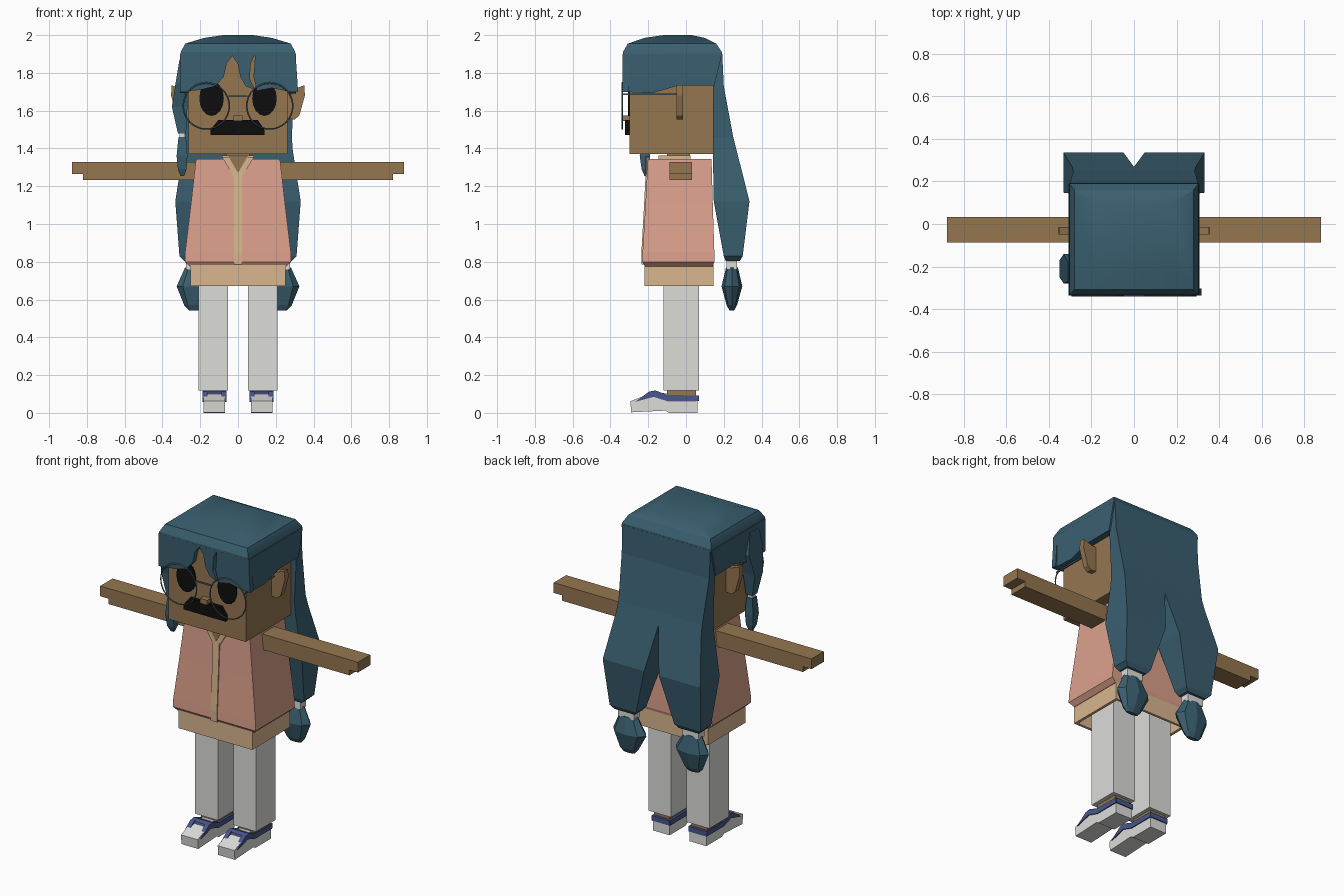
import bpy, bmesh, math

if "Cube" in bpy.data.objects:
    bpy.data.objects.remove(bpy.data.objects["Cube"], do_unlink=True)


def material(name, r, g, b):
    lin = [(c / 255 / 12.92) if c < 11 else ((c / 255 + 0.055) / 1.055) ** 2.4 for c in (r, g, b)]
    m = bpy.data.materials.new(name)
    m.use_nodes = True
    m.diffuse_color = (*lin, 1)
    m.node_tree.nodes["Principled BSDF"].inputs["Base Color"].default_value = (*lin, 1)
    return m


HAIR = material("teal hair", 58, 95, 112)
SKIN = material("brown skin", 149, 118, 80)
PINK = material("pink vest", 219, 160, 140)
BEIGE = material("beige shirt", 216, 182, 142)
WHITE = material("off white", 220, 220, 217)
BLACK = material("black", 14, 13, 13)
BLUE = material("navy blue", 72, 86, 140)
WIRE = material("grey wire", 88, 102, 114)


def build(name, verts, faces, mat):
    bm = bmesh.new()
    vs = [bm.verts.new(v) for v in verts]
    for f in faces:
        bm.faces.new([vs[i] for i in f])
    bmesh.ops.recalc_face_normals(bm, faces=bm.faces)
    me = bpy.data.meshes.new(name)
    bm.to_mesh(me)
    bm.free()
    me.materials.append(mat)
    ob = bpy.data.objects.new(name, me)
    bpy.context.collection.objects.link(ob)
    return ob


def skin_rings(name, rings, mat):
    """Join rings of equal length with sides and close both ends."""
    n = len(rings[0])
    faces = [range(n), range(n * (len(rings) - 1), n * len(rings))]
    for k in range(len(rings) - 1):
        for i in range(n):
            j = (i + 1) % n
            faces.append((k * n + i, k * n + j, k * n + n + j, k * n + n + i))
    return build(name, [v for r in rings for v in r], faces, mat)


def loft(name, rows, mat, sides=4, s=1):
    """Rows are (z, x0, x1, y0, y1); s = -1 mirrors to the other side."""
    rings = []
    for z, x0, x1, y0, y1 in rows:
        if sides == 4:
            ring = [(x0, y0), (x1, y0), (x1, y1), (x0, y1)]
        else:
            angles = [math.tau * i / sides for i in range(sides)]
            ring = [((x0 + x1) / 2 + (x1 - x0) / 2 * math.cos(a),
                     (y0 + y1) / 2 + (y1 - y0) / 2 * math.sin(a)) for a in angles]
        rings.append([(s * x, y, z) for x, y in ring])
    return skin_rings(name, rings, mat)


def box(name, x0, x1, y0, y1, z0, z1, mat, s=1):
    return loft(name, [(z0, x0, x1, y0, y1), (z1, x0, x1, y0, y1)], mat, s=s)


def plate(name, pts, y0, y1, mat, s=1):
    """Outline in x, z pushed along y."""
    return skin_rings(name, [[(s * x, y, z) for x, z in pts] for y in (y0, y1)], mat)


def slab(name, pts, x0, x1, mat, s=1):
    """Outline in y, z pushed along x."""
    return skin_rings(name, [[(s * x, y, z) for y, z in pts] for x in (x0, x1)], mat)


# Head and face
box("head", -.263, .263, -.30, .142, 1.37, 1.91, SKIN)
box("neck", -.06, .06, -.10, .02, 1.30, 1.39, SKIN)
box("nose", -.024, .024, -.335, -.30, 1.545, 1.575, SKIN)
plate("moustache", [(-.145, 1.47), (.14, 1.47), (.14, 1.50), (.105, 1.55), (-.105, 1.55), (-.145, 1.50)],
      -.322, -.30, BLACK)

# Hair cap, domed on top
cap = loft("hair_cap", [(1.89, -.305, .305, -.335, .192), (1.91, -.303, .303, -.334, .19),
                        (1.955, -.28, .28, -.308, .16), (1.985, -.18, .18, -.22, .10),
                        (2.0, -.08, .08, -.12, .03)], HAIR)

# Fringe with a centre parting and a narrow slit
plate("fringe_right", [(-.305, 1.9), (-.03, 1.9), (-.03, 1.89), (-.06, 1.85), (-.075, 1.78), (-.12, 1.73),
                       (-.2, 1.71), (-.305, 1.70)], -.335, -.302, HAIR)
plate("fringe_middle", [(-.03, 1.9), (.09, 1.9), (.068, 1.85), (.062, 1.77), (.09, 1.71), (.04, 1.73),
                        (.012, 1.78), (-.002, 1.85), (-.03, 1.89)], -.335, -.302, HAIR)
plate("fringe_left", [(.09, 1.9), (.305, 1.9), (.318, 1.70), (.25, 1.705), (.18, 1.72), (.1, 1.705),
                      (.082, 1.78), (.088, 1.85)], -.335, -.302, HAIR)

# Side lock on the right of the face
loft("side_lock", [(1.87, -.31, -.28, -.27, -.18), (1.75, -.33, -.265, -.28, -.14),
                   (1.62, -.35, -.268, -.25, -.17), (1.48, -.318, -.275, -.24, -.19)], HAIR)
box("side_lock_tie", -.31, -.28, -.235, -.20, 1.45, 1.48, WHITE)
loft("side_lock_end", [(1.46, -.315, -.275, -.24, -.195), (1.36, -.325, -.268, -.245, -.19),
                       (1.29, -.318, -.272, -.235, -.195), (1.255, -.305, -.285, -.22, -.205)], HAIR)

# Vest, shirt and collar
loft("vest", [(.775, -.255, .255, -.215, .142), (.80, -.282, .282, -.232, .15),
              (.85, -.28, .28, -.23, .15), (1.1, -.25, .25, -.215, .142),
              (1.345, -.222, .222, -.202, .135)], PINK)
loft("shirt_hem", [(.785, -.252, .252, -.221, .145), (.672, -.252, .252, -.221, .145),
                   (.672, -.235, .235, -.205, .13), (.78, -.235, .235, -.205, .13)], BEIGE)
loft("shirt_strip", [(.785, -.022, .022, -.235, -.2), (.85, -.022, .022, -.236, -.2),
                     (1.1, -.022, .022, -.222, -.2), (1.30, -.022, .022, -.212, -.19)], BEIGE)
box("collar_back", -.085, .085, -.145, .025, 1.30, 1.362, BEIGE)
plate("collar_front", [(-.085, 1.355), (.085, 1.355), (.022, 1.25), (-.022, 1.25)], -.213, -.19, BEIGE)
plate("neck_opening", [(-.05, 1.357), (.05, 1.357), (0, 1.27)], -.216, -.19, SKIN)

# Glasses bridge
box("glasses_bridge", -.05, .05, -.341, -.333, 1.672, 1.68, WIRE)

for s, side in ((1, "left"), (-1, "right")):
    # Eye
    eye = [(.14 + .065 * math.cos(math.tau * i / 16), 1.665 + .093 * math.sin(math.tau * i / 16))
           for i in range(16)]
    plate(side + "_eye", eye, -.307, -.299, BLACK, s)

    # Ear
    plate(side + "_ear", [(.25, 1.71), (.30, 1.715), (.352, 1.735), (.354, 1.68), (.325, 1.575), (.30, 1.553),
                          (.25, 1.56)], -.05, -.015, SKIN, s)

    # Glasses rim and temple
    bpy.ops.mesh.primitive_torus_add(major_radius=.122, minor_radius=.004, major_segments=32,
                                     minor_segments=6, location=(s * .168, -.337, 1.625),
                                     rotation=(math.pi / 2, 0, 0))
    rim = bpy.context.object
    rim.name = side + "_glasses_rim"
    rim.data.materials.append(WIRE)
    box(side + "_glasses_temple", .277, .284, -.337, -.03, 1.682, 1.69, WIRE, s)

    # Hair above the ear
    slab(side + "_hair_side", [(-.335, 1.9), (-.335, 1.70), (-.18, 1.692), (-.04, 1.733), (.15, 1.733), (.19, 1.9)],
         .268, .308, HAIR, s)

    # Long back hair, tie and tuft
    loft(side + "_back_hair", [(1.90, 0, .30, .135, .192), (1.73, 0, .298, .142, .20),
                               (1.46, 0, .285, .142, .25), (1.39, 0, .29, .142, .268),
                               (1.12, .05, .332, .147, .336), (.83, .13, .31, .20, .30),
                               (.805, .15, .285, .21, .285)], HAIR, s=s)
    box(side + "_hair_tie", .165, .275, .215, .27, .76, .81, WHITE, s)
    loft(side + "_hair_tuft", [(.77, .16, .28, .212, .275), (.67, .10, .325, .188, .298),
                               (.57, .155, .285, .215, .27), (.543, .18, .26, .23, .255)], HAIR, 8, s)

    # Arm with the fingers stepping out of the hand
    plate(side + "_arm", [(.2, 1.232), (.82, 1.232), (.82, 1.265), (.878, 1.265), (.878, 1.328), (.2, 1.328)],
          -.087, .033, SKIN, s)

    # Leg and ankle
    box(side + "_leg", .053, .208, -.12, .07, .118, .79, WHITE, s)
    box(side + "_ankle", .075, .182, -.10, .052, .06, .125, SKIN, s)

    # Shoe: white body, blue side bands, heel and strap
    slab(side + "_shoe", [(-.29, .003), (-.11, .012), (-.09, 0), (.062, 0), (.062, .07), (-.10, .085),
                          (-.165, .108), (-.20, .098), (-.295, .062)], .068, .182, WHITE, s)
    for k, (x0, x1) in enumerate(((.062, .088), (.162, .188))):
        slab(f"{side}_shoe_band_{k}", [(-.27, .058), (-.17, .085), (-.10, .062), (.064, .062), (.064, .092),
                                       (-.10, .095), (-.16, .118), (-.195, .113)], x0, x1, BLUE, s)
    box(side + "_shoe_heel", .064, .186, .03, .068, .062, .093, BLUE, s)
    slab(side + "_shoe_strap", [(-.20, .09), (-.19, .11), (-.165, .119), (-.14, .11), (-.14, .08)],
         .07, .18, BLUE, s)
    slab(side + "_shoe_tongue", [(-.13, .08), (-.13, .106), (-.09, .10), (-.09, .08)], .085, .165, WHITE, s)

# Smooth the dome and the round rims, keeping the hard edges
for ob in (cap, bpy.data.objects["left_glasses_rim"], bpy.data.objects["right_glasses_rim"]):
    bpy.ops.object.select_all(action="DESELECT")
    ob.select_set(True)
    bpy.context.view_layer.objects.active = ob
    bpy.ops.object.shade_smooth_by_angle(angle=math.radians(25 if ob is cap else 70))
